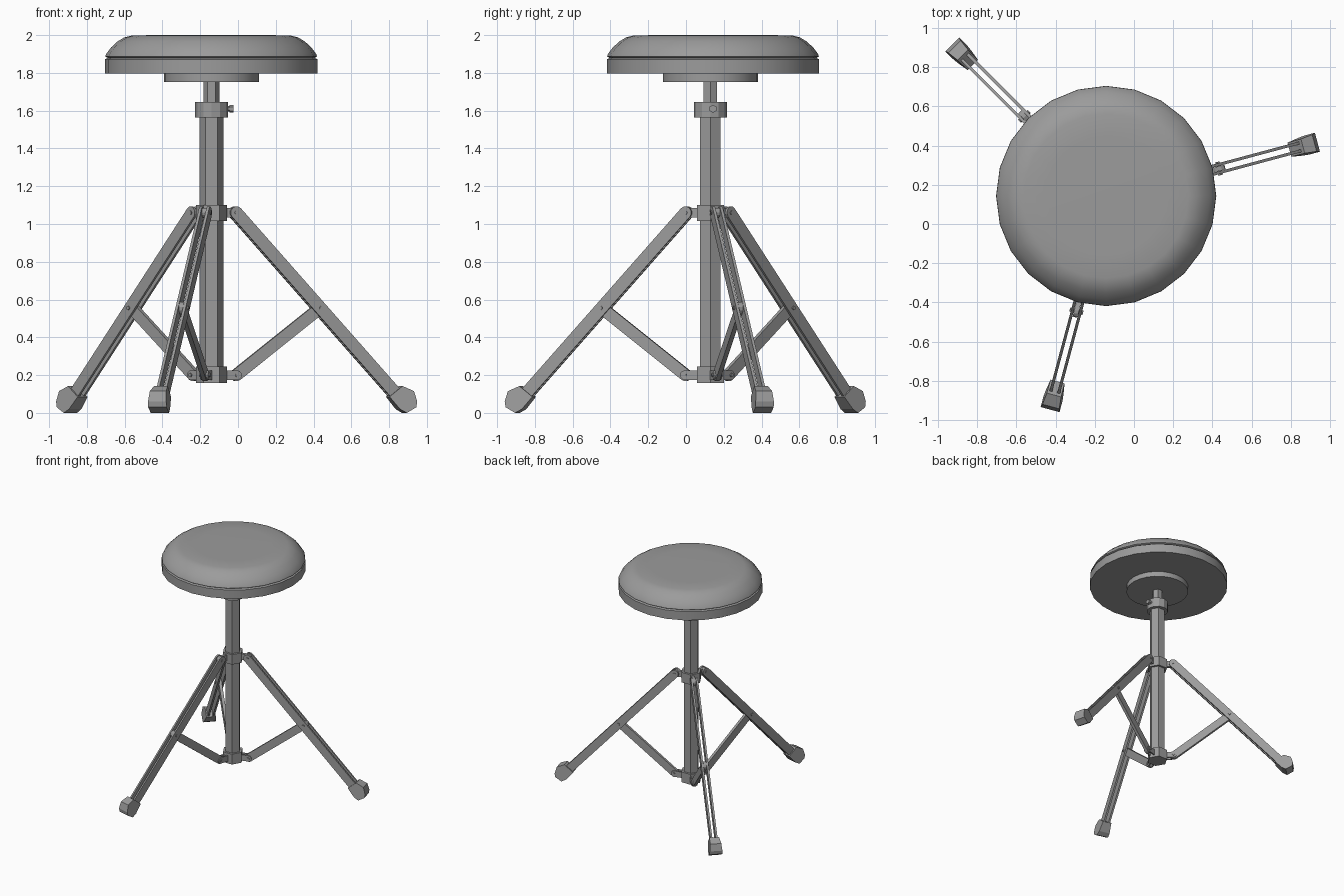
import bpy, bmesh, math
from mathutils import Matrix, Vector

if "Cube" in bpy.data.objects:
    bpy.data.objects.remove(bpy.data.objects["Cube"])

CENTRE = Vector((-0.14, 0.129, 0))       # column axis
SEAT = Matrix.Translation((-0.142, 0.143, 0))
LEG_ANGLES = (15, 135, 255)

grey = bpy.data.materials.new("dark_grey")
grey.diffuse_color = (0.33, 0.33, 0.33, 1)
grey.use_nodes = True
grey.node_tree.nodes["Principled BSDF"].inputs["Base Color"].default_value = grey.diffuse_color


def make(name, bm, matrix=None, smooth=False):
    bmesh.ops.recalc_face_normals(bm, faces=bm.faces)
    bm.transform(matrix or Matrix.Translation(CENTRE))
    mesh = bpy.data.meshes.new(name)
    bm.to_mesh(mesh)
    bm.free()
    mesh.materials.append(grey)
    ob = bpy.data.objects.new(name, mesh)
    bpy.context.collection.objects.link(ob)
    if smooth:
        bpy.ops.object.select_all(action='DESELECT')
        ob.select_set(True)
        bpy.context.view_layer.objects.active = ob
        bpy.ops.object.shade_smooth_by_angle(angle=math.radians(35))
    return ob


def lathe(name, profile, sides, matrix=None, smooth=False):
    """Closed solid of revolution from (radius, z) points, bottom to top."""
    bm = bmesh.new()
    rings = []
    for r, z in profile:
        a = [2 * math.pi * i / sides for i in range(sides)]
        rings.append([bm.verts.new((r * math.cos(t), r * math.sin(t), z)) for t in a])
    for lo, hi in zip(rings, rings[1:]):
        for i in range(sides):
            j = (i + 1) % sides
            bm.faces.new((lo[i], lo[j], hi[j], hi[i]))
    bm.faces.new(rings[0])
    bm.faces.new(rings[-1])
    return make(name, bm, matrix, smooth)


def prism(name, points, matrix, y0, y1):
    """Extrude an outline of the radial (r, z) plane from y0 to y1."""
    bm = bmesh.new()
    a = [bm.verts.new((r, y0, z)) for r, z in points]
    b = [bm.verts.new((r, y1, z)) for r, z in points]
    bm.faces.new(a)
    bm.faces.new(b)
    for i in range(len(a)):
        j = (i + 1) % len(a)
        bm.faces.new((a[i], a[j], b[j], b[i]))
    return make(name, bm, matrix)


def strip(p, q, half, steps=6):
    """Bar outline with rounded ends from p to q."""
    ang = math.atan2(q[1] - p[1], q[0] - p[0])
    pts = []
    for c, start in ((q, -90), (p, 90)):
        for i in range(steps + 1):
            t = ang + math.radians(start + 180 * i / steps)
            pts.append((c[0] + half * math.cos(t), c[1] + half * math.sin(t)))
    return pts


# Seat
lathe("seat_base", [(0.562, 1.797), (0.562, 1.872), (0.548, 1.879)], 24, SEAT, True)
lathe("seat_cushion", [(0.548, 1.879), (0.561, 1.887), (0.555, 1.902), (0.53, 1.935),
                       (0.495, 1.967), (0.46, 1.988), (0.42, 1.998), (0.3, 2.0)],
      24, SEAT, True)
lathe("seat_plate", [(0.252, 1.752), (0.252, 1.80)], 24, smooth=True)

# Central column, six-sided
lathe("seat_rod", [(0.042, 1.5), (0.042, 1.76)], 6)
lathe("column_tube", [(0.063, 0.17), (0.063, 1.6)], 6)
lathe("height_collar", [(0.087, 1.565), (0.087, 1.647)], 12)
lathe("sliding_collar", [(0.083, 1.015), (0.083, 1.10)], 6)
lathe("bottom_collar", [(0.083, 0.157), (0.083, 0.245)], 6)
bolt = Matrix.Translation(CENTRE + Vector((0, 0.014, 1.61))) @ Matrix.Rotation(math.pi / 2, 4, 'Y')
lathe("clamp_bolt", [(0.014, 0.07), (0.014, 0.095), (0.021, 0.095), (0.021, 0.115)], 6, bolt)

# Folding legs
TOP, MID, END, LOW = (0.13, 1.06), (0.594, 0.555), (1.02, 0.085), (0.135, 0.20)
FOOT = [(0.966, 0.085), (1.037, 0.142), (1.098, 0.115), (1.114, 0.06),
        (1.109, 0.03), (1.057, 0.0), (1.021, 0.02)]
for n, deg in enumerate(LEG_ANGLES, 1):
    m = Matrix.Translation(CENTRE) @ Matrix.Rotation(math.radians(deg), 4, 'Z')
    for side, y0, y1 in (("left", 0.013, 0.028), ("right", -0.028, -0.013)):
        prism(f"leg_{n}_bar_{side}", strip(TOP, END, 0.033), m, y0, y1)
    prism(f"leg_{n}_brace", strip(MID, LOW, 0.032), m, -0.012, 0.012)

    # Collar lugs: one tongue at the top, a fork at the bottom
    prism(f"leg_{n}_top_lug", strip((0.06, 1.06), TOP, 0.026), m, -0.012, 0.012)
    for s in (-1, 1):
        prism(f"leg_{n}_bottom_lug", strip((0.06, 0.20), LOW, 0.025), m, s * 0.013, s * 0.022)

    # Rivets
    for label, (r, z), h in (("top", TOP, 0.033), ("middle", MID, 0.035), ("bottom", LOW, 0.029)):
        prism(f"leg_{n}_{label}_rivet",
              [(r + 0.011 * math.cos(k * math.pi / 4), z + 0.011 * math.sin(k * math.pi / 4))
               for k in range(8)], m, -h, h)

    # Rubber foot, wider towards the floor
    foot = prism(f"leg_{n}_foot", FOOT, Matrix.Identity(4), -1, 1)
    for v in foot.data.vertices:
        along = (v.co.x - 0.966) * 0.68 + (0.085 - v.co.z) * 0.73
        v.co.y *= 0.037 + 0.013 * max(0, min(1, along / 0.12))
    foot.data.transform(m)
